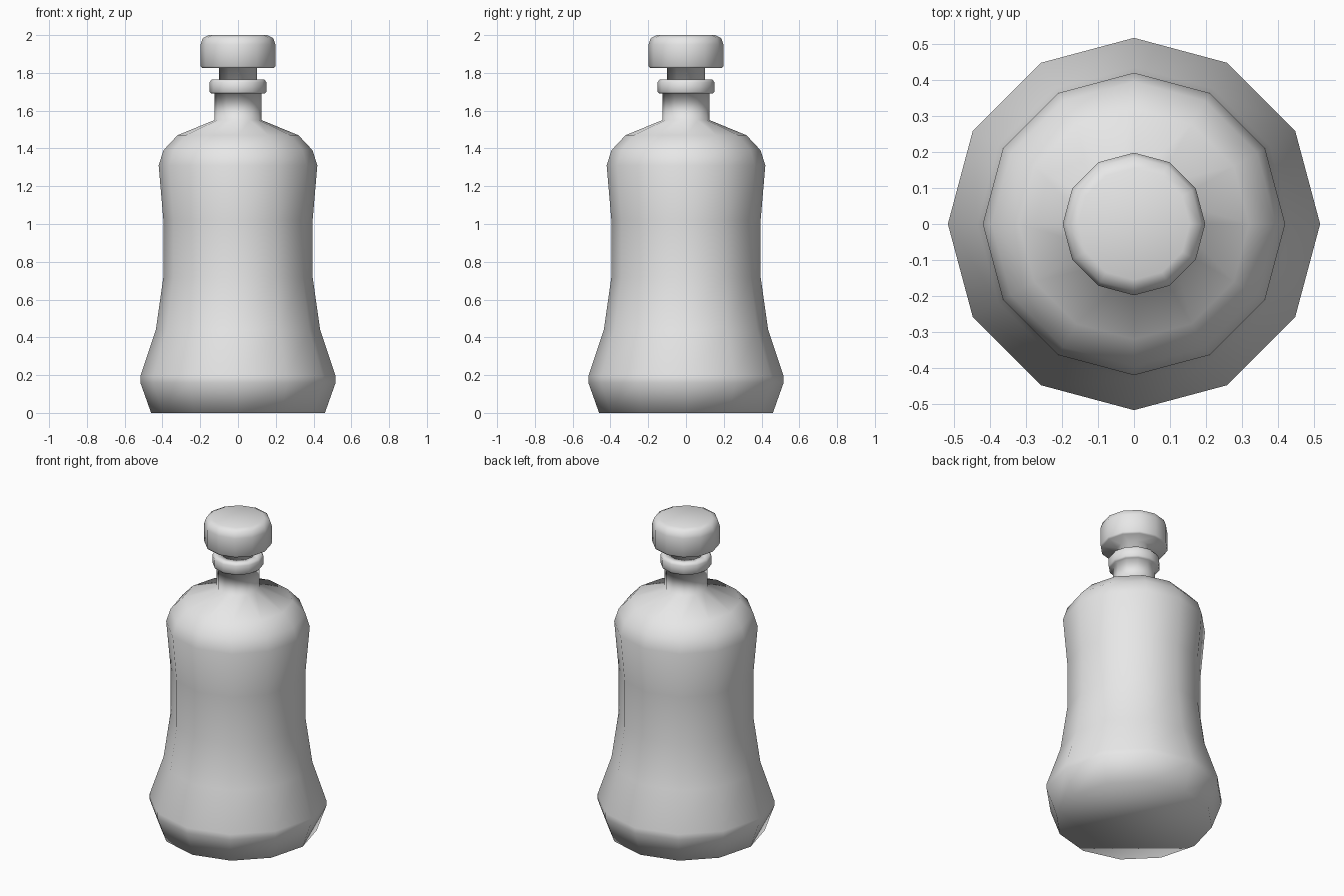
import bpy
import bmesh
import math

if "Cube" in bpy.data.objects:
    bpy.data.objects.remove(bpy.data.objects["Cube"], do_unlink=True)

SIDES = 12

grey = bpy.data.materials.new("plain grey")
grey.use_nodes = True
grey.diffuse_color = (0.8, 0.8, 0.8, 1)
grey.node_tree.nodes["Principled BSDF"].inputs["Base Color"].default_value = (0.8, 0.8, 0.8, 1)


def lathe(name, profile):
    """Turn (radius, height) rings into a smooth closed twelve-sided solid."""
    bm = bmesh.new()
    rings = []
    for radius, z in profile:
        angles = [math.tau * i / SIDES for i in range(SIDES)]
        rings.append([bm.verts.new((radius * math.cos(a), radius * math.sin(a), z)) for a in angles])
    for low, high in zip(rings, rings[1:]):
        for i in range(SIDES):
            j = (i + 1) % SIDES
            bm.faces.new((low[i], low[j], high[j], high[i]))
    bm.faces.new(rings[0][::-1])
    bm.faces.new(rings[-1])
    for face in bm.faces:
        face.smooth = True
    mesh = bpy.data.meshes.new(name)
    bm.to_mesh(mesh)
    bm.free()
    mesh.materials.append(grey)
    obj = bpy.data.objects.new(name, mesh)
    bpy.context.collection.objects.link(obj)
    return obj


# Flared base, waisted body, rounded shoulder, neck and rolled lip
lathe("bottle_body", [
    (0.46, 0), (0.517, 0.16), (0.517, 0.195), (0.435, 0.44),
    (0.395, 0.72), (0.395, 1.02), (0.42, 1.31), (0.395, 1.39),
    (0.32, 1.47), (0.125, 1.55), (0.125, 1.69),
    (0.142, 1.69), (0.15, 1.70), (0.15, 1.75), (0.14, 1.765),
    (0.095, 1.765), (0.095, 1.74),
])

# Stopper stem and rounded cap
lathe("stopper", [
    (0.1, 1.72), (0.1, 1.825), (0.19, 1.825), (0.198, 1.835),
    (0.198, 1.95), (0.186, 1.985), (0.155, 2.0),
])
